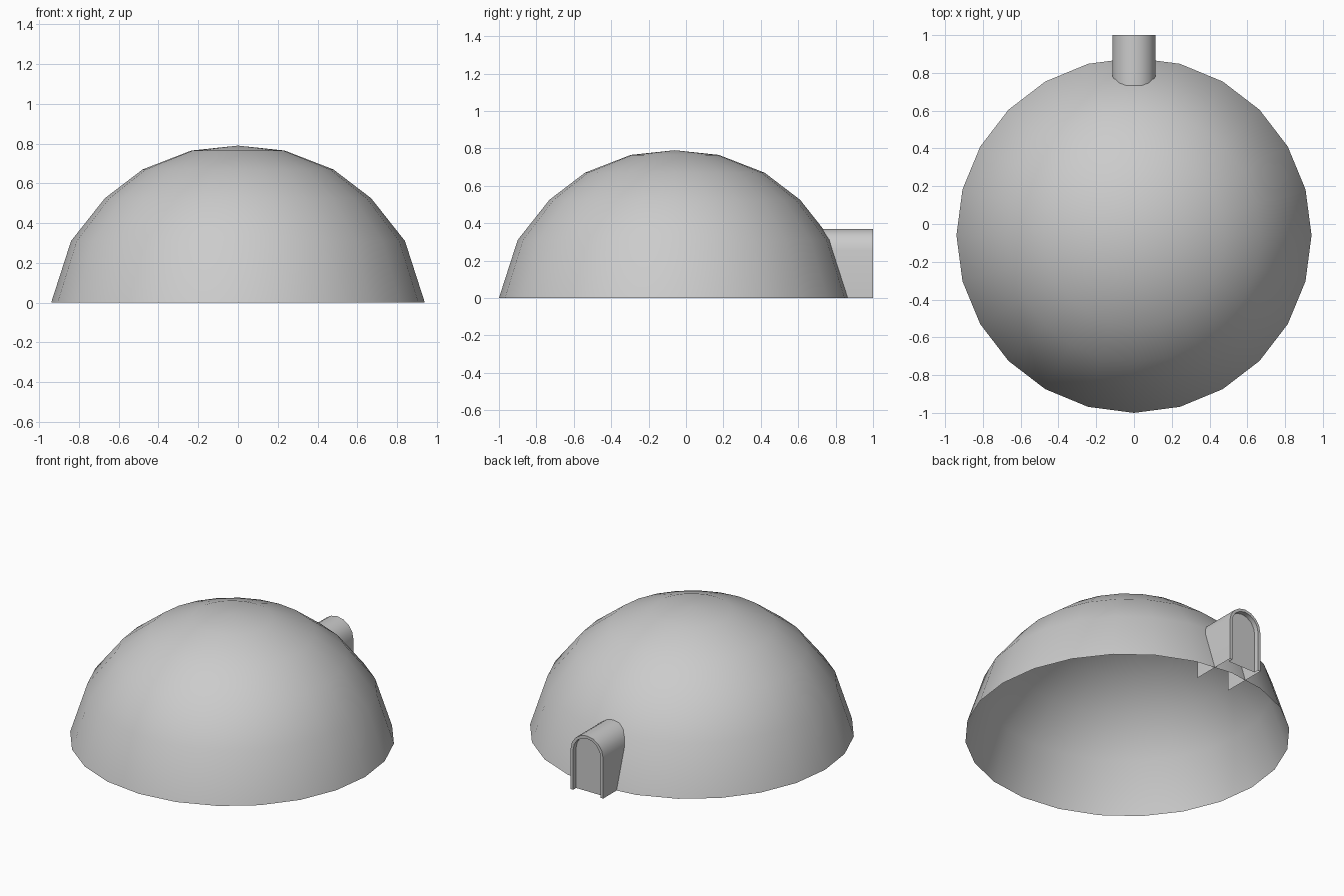
import bpy, bmesh, math

cube = bpy.data.objects.get("Cube")
if cube:
    bpy.data.objects.remove(cube, do_unlink=True)

grey = bpy.data.materials.new("plain_grey")
grey.use_nodes = True
COLOUR = (0.6, 0.6, 0.6, 1)
grey.diffuse_color = COLOUR
grey.node_tree.nodes["Principled BSDF"].inputs["Base Color"].default_value = COLOUR


def add_part(name, bm, angle):
    mesh = bpy.data.meshes.new(name)
    bm.normal_update()
    bm.to_mesh(mesh)
    bm.free()
    mesh.materials.append(grey)
    part = bpy.data.objects.new(name, mesh)
    bpy.context.collection.objects.link(part)
    bpy.ops.object.select_all(action='DESELECT')
    part.select_set(True)
    bpy.context.view_layer.objects.active = part
    bpy.ops.object.shade_smooth_by_angle(angle=math.radians(angle))
    return part


def bridge(bm, a, b, closed):
    for i in range(len(a) if closed else len(a) - 1):
        j = (i + 1) % len(a)
        bm.faces.new((a[i], a[j], b[j], b[i]))


# Dome: open shell of stacked rings
SIDES, CENTRE_Y = 24, -0.06
bm = bmesh.new()
rings = []
for radius, z in [(0.94, 0), (0.84, 0.31), (0.67, 0.525), (0.48, 0.67), (0.235, 0.765)]:
    turns = [math.tau * i / SIDES for i in range(SIDES)]
    rings.append([bm.verts.new((radius * math.cos(t), CENTRE_Y + radius * math.sin(t), z))
                  for t in turns])
for low, high in zip(rings, rings[1:]):
    bridge(bm, low, high, True)
peak = bm.verts.new((0, CENTRE_Y, 0.79))
for i in range(SIDES):
    bm.faces.new((rings[-1][i], rings[-1][(i + 1) % SIDES], peak))
add_part("dome", bm, 40)


# Entrance: arched tunnel, narrow lip and recessed door
def arch(bm, half_width, y, spring=0.255, steps=8):
    points = [(half_width, 0)]
    for i in range(steps + 1):
        t = math.pi * i / steps
        points.append((half_width * math.cos(t), spring + half_width * math.sin(t)))
    points.append((-half_width, 0))
    return [bm.verts.new((x, y, z)) for x, z in points]


bm = bmesh.new()
sections = [arch(bm, w, y) for w, y in [(0.115, 0.71), (0.115, 1), (0.097, 1), (0.097, 0.97)]]
for a, b in zip(sections, sections[1:]):
    bridge(bm, a, b, False)
add_part("entrance_tunnel", bm, 40)

bm = bmesh.new()
bm.faces.new(arch(bm, 0.097, 0.97)[::-1])
add_part("entrance_door", bm, 40)
